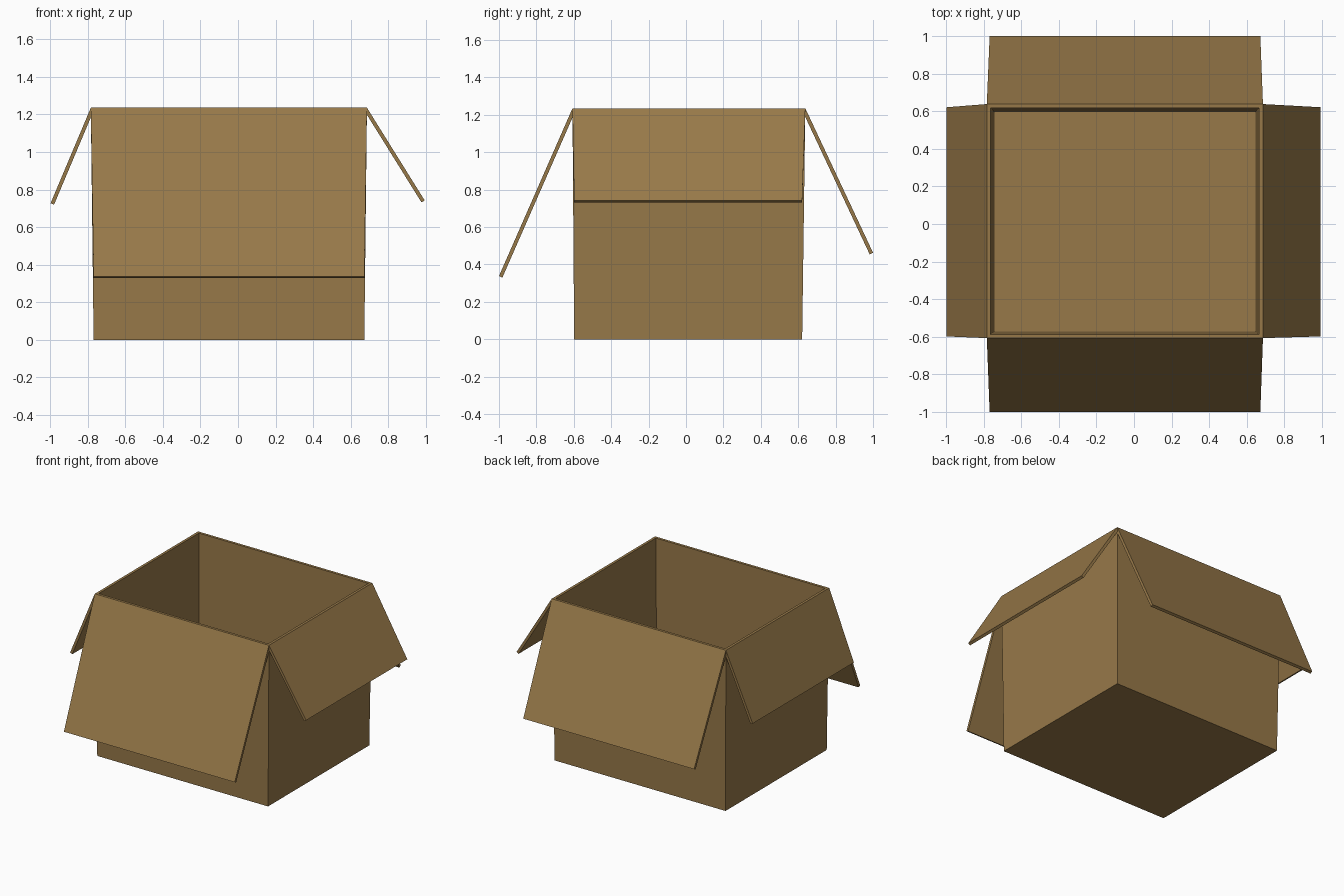
import bpy
import bmesh
from mathutils import Vector

cube = bpy.data.objects.get("Cube")
if cube:
    bpy.data.objects.remove(cube, do_unlink=True)

cardboard = bpy.data.materials.new("cardboard brown")
colour = (0.31, 0.19, 0.066, 1.0)
cardboard.diffuse_color = colour
cardboard.use_nodes = True
cardboard.node_tree.nodes["Principled BSDF"].inputs["Base Color"].default_value = colour

HEIGHT = 1.235
FLOOR = 0.025
THICK = 0.02
BASE = (-0.768, 0.672, -0.598, 0.621)   # x min, x max, y min, y max
RIM = (-0.783, 0.686, -0.607, 0.638)


def corners(rect, z, inset=0.0):
    x0, x1, y0, y1 = rect
    x0, x1, y0, y1 = x0 + inset, x1 - inset, y0 + inset, y1 - inset
    return [Vector(p) for p in ((x0, y0, z), (x1, y0, z), (x1, y1, z), (x0, y1, z))]


def loft(name, rings):
    """Join four-cornered rings with quads and close both ends."""
    bm = bmesh.new()
    loops = [[bm.verts.new(p) for p in ring] for ring in rings]
    for a, b in zip(loops, loops[1:]):
        for i in range(4):
            j = (i + 1) % 4
            bm.faces.new((a[i], a[j], b[j], b[i]))
    bm.faces.new(loops[0][::-1])
    bm.faces.new(loops[-1])
    bmesh.ops.recalc_face_normals(bm, faces=bm.faces)
    mesh = bpy.data.meshes.new(name)
    bm.to_mesh(mesh)
    bm.free()
    mesh.materials.append(cardboard)
    obj = bpy.data.objects.new(name, mesh)
    bpy.context.collection.objects.link(obj)
    return obj


# Open box: up the outside, over the rim and down to the floor
loft("box_body", [corners(BASE, 0), corners(RIM, HEIGHT),
                  corners(RIM, HEIGHT, THICK), corners(BASE, FLOOR, 0.026)])


def flap(name, side, reach, tip_z):
    """Thin board hinged on one rim edge and hanging outward."""
    rim, base = corners(RIM, HEIGHT), corners(BASE, tip_z)
    j = (side + 1) % 4
    axis = 1 if side % 2 == 0 else 0
    tips = [base[side], base[j]]
    for p in tips:
        p[axis] = reach
    hinge = [rim[side], rim[j]]
    # Board thickness goes toward the box, square to the outer face
    inward = (hinge[1] - hinge[0]).cross(tips[0] - hinge[0]).normalized() * THICK
    if inward.z > 0:
        inward = -inward
    outer = [hinge[0], hinge[1], tips[1], tips[0]]
    loft(name, [outer, [p + inward for p in outer]])


flap("front_flap", 0, -1.0, 0.338)
flap("left_flap", 1, 0.993, 0.742)
flap("back_flap", 2, 1.0, 0.463)
flap("right_flap", 3, -0.997, 0.727)
